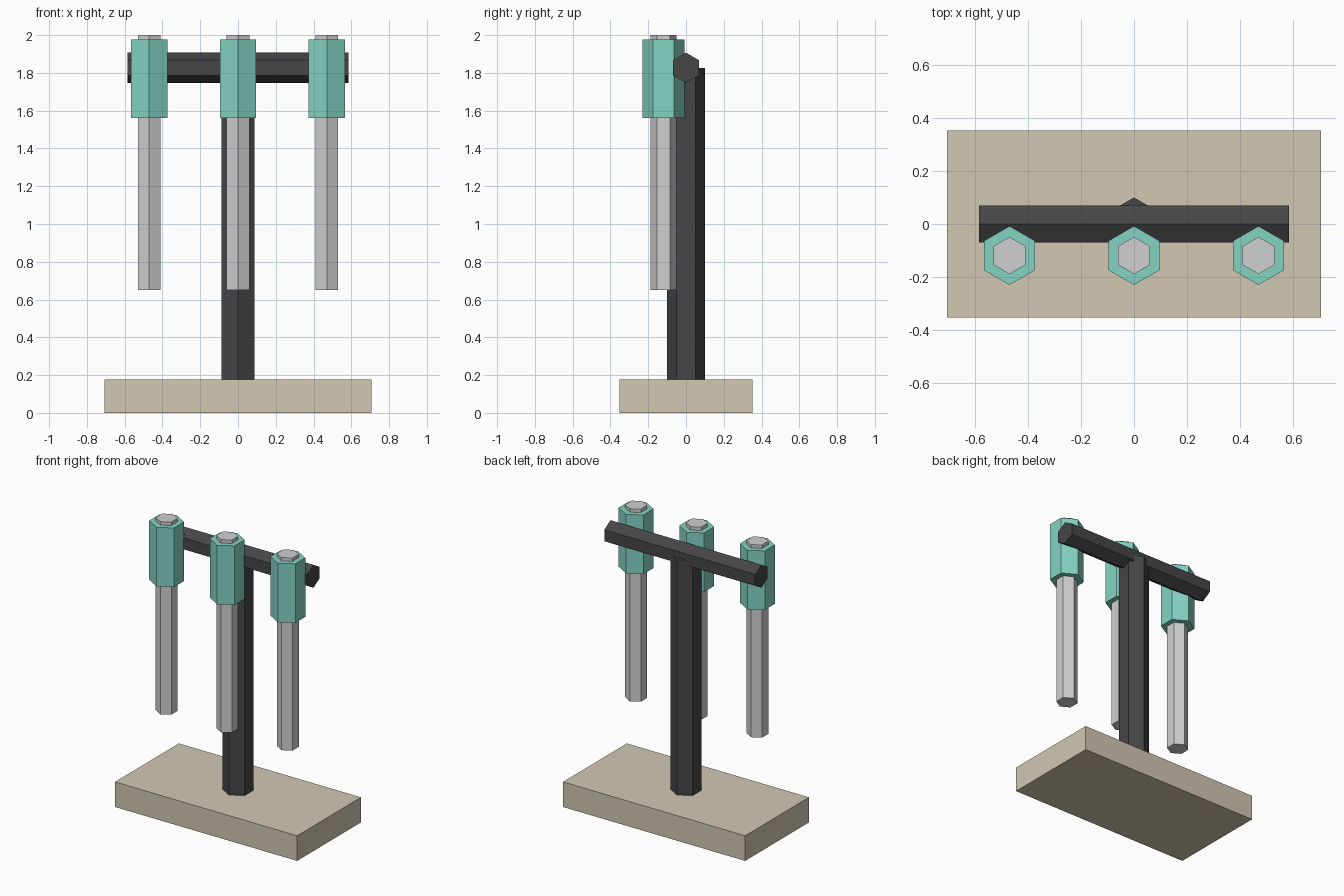
import bpy
import math

if "Cube" in bpy.data.objects:
    bpy.data.objects.remove(bpy.data.objects["Cube"])


def material(name, rgb):
    """Flat material from 0-255 sRGB values, converted to linear."""
    m = bpy.data.materials.new(name)
    lin = [((c / 255 + 0.055) / 1.055) ** 2.4 for c in rgb]
    m.diffuse_color = (*lin, 1)
    m.use_nodes = True
    m.node_tree.nodes["Principled BSDF"].inputs["Base Color"].default_value = m.diffuse_color
    return m


TAN = material("tan stone", (210, 200, 179))
DARK = material("dark iron", (70, 70, 70))
MINT = material("mint green", (132, 212, 196))
STEEL = material("light steel", (208, 208, 208))


def finish(name, mat):
    ob = bpy.context.object
    ob.name = name
    ob.data.materials.append(mat)
    bpy.ops.object.transform_apply(location=False, rotation=True, scale=True)
    return ob


def hex_bar(name, mat, radius, length, centre, rotation=(0, 0, 0)):
    """Six-sided bar along z with its corners on +y and -y."""
    bpy.ops.mesh.primitive_cylinder_add(vertices=6, radius=radius, depth=length,
                                        location=centre, rotation=rotation)
    return finish(name, mat)


def hex_upright(name, mat, radius, x, y, z0, z1):
    return hex_bar(name, mat, radius, z1 - z0, (x, y, (z0 + z1) / 2))


# Base slab
bpy.ops.mesh.primitive_cube_add(size=1, location=(0, 0, 0.088))
bpy.context.object.scale = (1.412, 0.706, 0.176)
finish("base", TAN)

# Upright post and crossbar (crossbar has its corners up and down)
hex_upright("post", DARK, 0.1, 0, 0, 0.176, 1.825)
bar = hex_bar("crossbar", DARK, 0.08, 1.17, (0, 0, 1.827), (0, math.pi / 2, 0))
for v in bar.data.vertices:  # turn a quarter about x so corners point up
    v.co.y, v.co.z = -v.co.z, v.co.y

# Three hanging rods, each gripped by a sleeve
for side, x in (("left", -0.47), ("middle", 0), ("right", 0.47)):
    hex_upright(side + "_sleeve", MINT, 0.111, x, -0.119, 1.562, 1.976)
    hex_upright(side + "_rod", STEEL, 0.07, x, -0.119, 0.65, 2.0)
